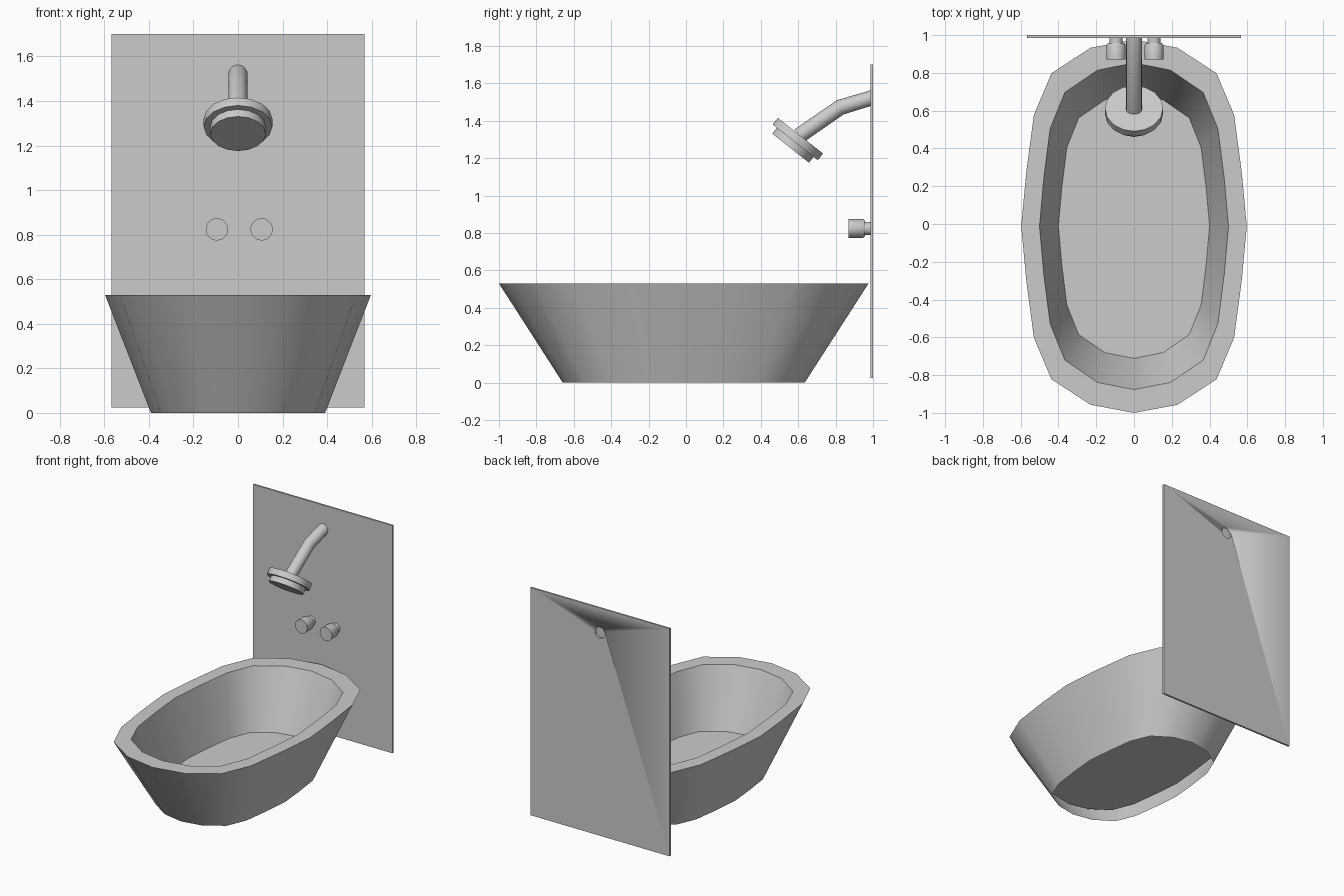
import bpy, bmesh, math
from mathutils import Vector

if "Cube" in bpy.data.objects:
    bpy.data.objects.remove(bpy.data.objects["Cube"])


def finish(name, bm, angle=40):
    bmesh.ops.recalc_face_normals(bm, faces=bm.faces)
    mesh = bpy.data.meshes.new(name)
    bm.to_mesh(mesh)
    bm.free()
    obj = bpy.data.objects.new(name, mesh)
    bpy.context.collection.objects.link(obj)
    bpy.ops.object.select_all(action='DESELECT')
    obj.select_set(True)
    bpy.context.view_layer.objects.active = obj
    bpy.ops.object.shade_smooth_by_angle(angle=math.radians(angle))
    return obj


def loft(bm, loops, cap_start=True, cap_end=True):
    """Skin a list of equal-length point loops."""
    rings = [[bm.verts.new(p) for p in loop] for loop in loops]
    for a, b in zip(rings, rings[1:]):
        for i in range(len(a)):
            j = (i + 1) % len(a)
            bm.faces.new((a[i], a[j], b[j], b[i]))
    if cap_start:
        bm.faces.new(rings[0][::-1])
    if cap_end:
        bm.faces.new(rings[-1])


def ring(centre, normal_angle, radius, sides=16):
    """Circle in the plane of x and a tilted up direction in the yz plane."""
    up = Vector((0, -math.sin(normal_angle), math.cos(normal_angle)))
    return [Vector(centre) + Vector((radius, 0, 0)) * math.cos(t) + up * radius * math.sin(t)
            for t in (2 * math.pi * i / sides for i in range(sides))]


# Tub: one oval outline, scaled for outer wall, rim, inner wall and raised floor
quarter = [(0.597, 0), (0.57, 0.29), (0.53, 0.59), (0.437, 0.81), (0.23, 0.945), (0, 0.988)]
half = quarter + [(-x, y) for x, y in quarter[-2::-1]]
outline = half + [(x, -y) for x, y in half[-2:0:-1]]


def oval(sx, sy, z):
    return [(x * sx, y * sy - 0.012, z) for x, y in outline]


bm = bmesh.new()
loft(bm, [oval(0.655, 0.655, 0), oval(1, 1, 0.53),
          oval(0.838, 0.875, 0.53), oval(0.67, 0.708, 0.11)], cap_start=False)
finish("tub", bm)

# Wall panel with a round pipe hole
bm = bmesh.new()
bmesh.ops.create_cube(bm, size=1)
bmesh.ops.scale(bm, vec=(1.135, 0.014, 1.675), verts=bm.verts)
bmesh.ops.translate(bm, vec=(0, 0.993, 0.8625), verts=bm.verts)
panel = finish("wall_panel", bm)
bm = bmesh.new()
loft(bm, [ring((0, y, 1.52), 0, 0.042) for y in (0.95, 1.05)])
cutter = finish("pipe_hole_cutter", bm)
cutter.hide_render = True
mod = panel.modifiers.new("pipe_hole", 'BOOLEAN')
mod.operation = 'DIFFERENCE'
mod.object = cutter
bpy.context.view_layer.objects.active = panel
bpy.ops.object.modifier_apply(modifier=mod.name)
bpy.data.objects.remove(cutter)

# Bent shower pipe
bm = bmesh.new()
slope_a, slope_b = math.atan2(0.05, 0.165), math.atan2(0.147, 0.213)
loft(bm, [ring((0, 0.988, 1.521), 0, 0.042),
          ring((0, 0.825, 1.472), (slope_a + slope_b) / 2, 0.042),
          ring((0, 0.605, 1.32), slope_b, 0.042)])
finish("shower_pipe", bm)

# Shower head: wide disc stepping down to a narrower spray face
axis = Vector((0, -0.62, -0.785)).normalized()
tilt = math.atan2(0.785, 0.62)
top = Vector((0, 0.612, 1.32))
bm = bmesh.new()
loft(bm, [ring(top + axis * d, tilt, r)
          for d, r in ((0, 0.154), (0.045, 0.154), (0.045, 0.125), (0.085, 0.125))])
finish("shower_head", bm)

# Two taps, each a thin neck with a thicker knob
for side, x in (("left", -0.095), ("right", 0.106)):
    bm = bmesh.new()
    loft(bm, [ring((x, y, 0.824), 0, r, 24)
              for y, r in ((0.988, 0.035), (0.957, 0.035), (0.957, 0.043),
                           (0.945, 0.05), (0.87, 0.05))])
    finish("tap_" + side, bm)
